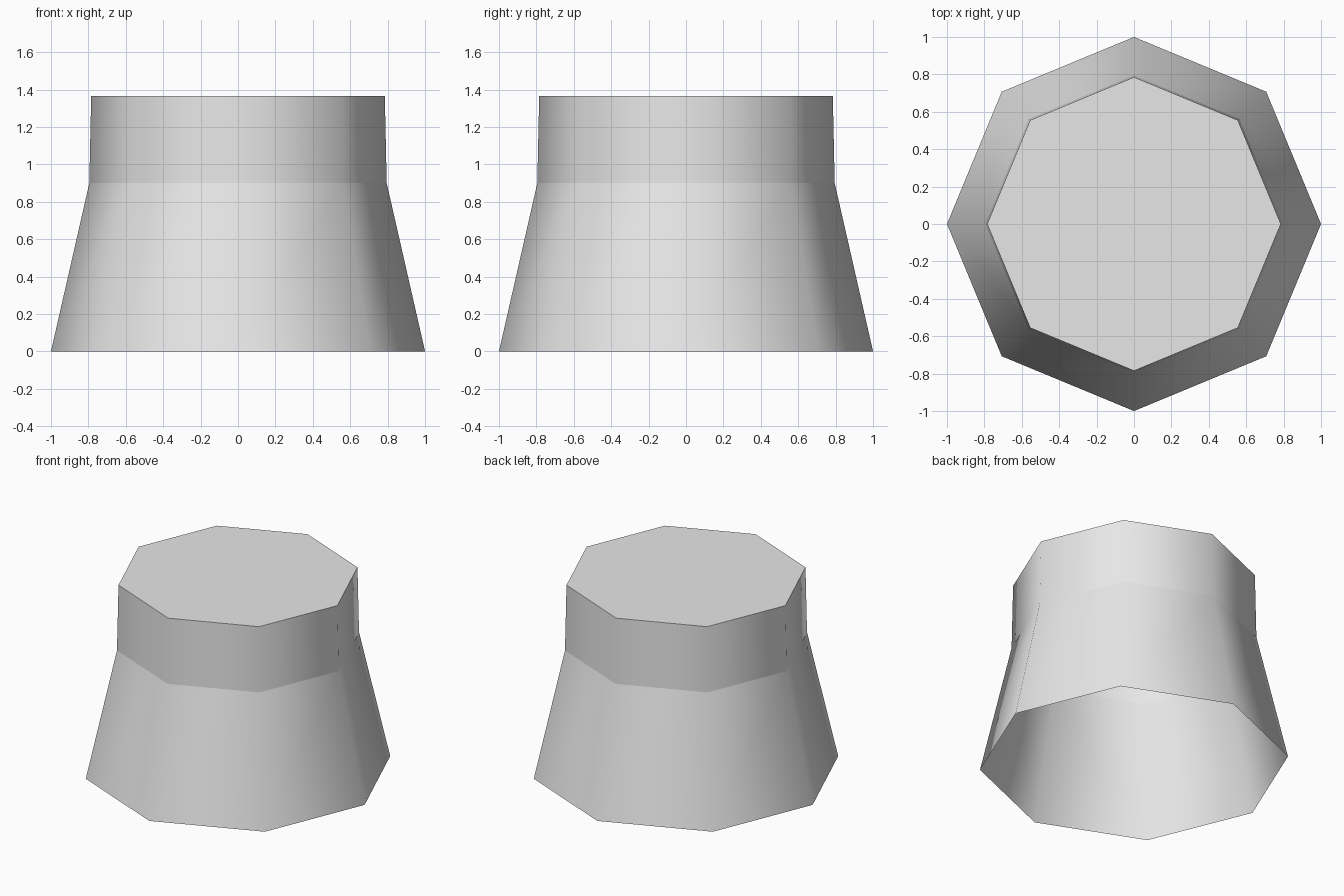
import bpy, bmesh, math

if "Cube" in bpy.data.objects:
    bpy.data.objects.remove(bpy.data.objects["Cube"])

SIDES = 8
grey = bpy.data.materials.new("light_grey")
grey.diffuse_color = (0.8, 0.8, 0.8, 1)
grey.use_nodes = True
grey.node_tree.nodes["Principled BSDF"].inputs["Base Color"].default_value = grey.diffuse_color


def eight_sided_wall(name, rings, capped=False):
    """Open tapered tube from (radius, z) rings, smooth around its walls."""
    bm = bmesh.new()
    loops = []
    for r, z in rings:
        loops.append([bm.verts.new((r * math.cos(math.tau * i / SIDES),
                                    r * math.sin(math.tau * i / SIDES), z))
                      for i in range(SIDES)])
    for low, high in zip(loops, loops[1:]):
        for i in range(SIDES):
            j = (i + 1) % SIDES
            bm.faces.new((low[i], low[j], high[j], high[i])).smooth = True
    if capped:
        # flat lid with a crisp rim
        lid = bm.faces.new(loops[-1])
        for edge in lid.edges:
            edge.smooth = False
    mesh = bpy.data.meshes.new(name)
    bm.to_mesh(mesh)
    bm.free()
    mesh.materials.append(grey)
    obj = bpy.data.objects.new(name, mesh)
    bpy.context.collection.objects.link(obj)
    return obj


# Flared skirt, open underneath
eight_sided_wall("flared_base", [(1.0, 0.0), (0.795, 0.9)])
# Nearly straight neck closed by a flat top
eight_sided_wall("neck", [(0.795, 0.9), (0.785, 1.365)], capped=True)
